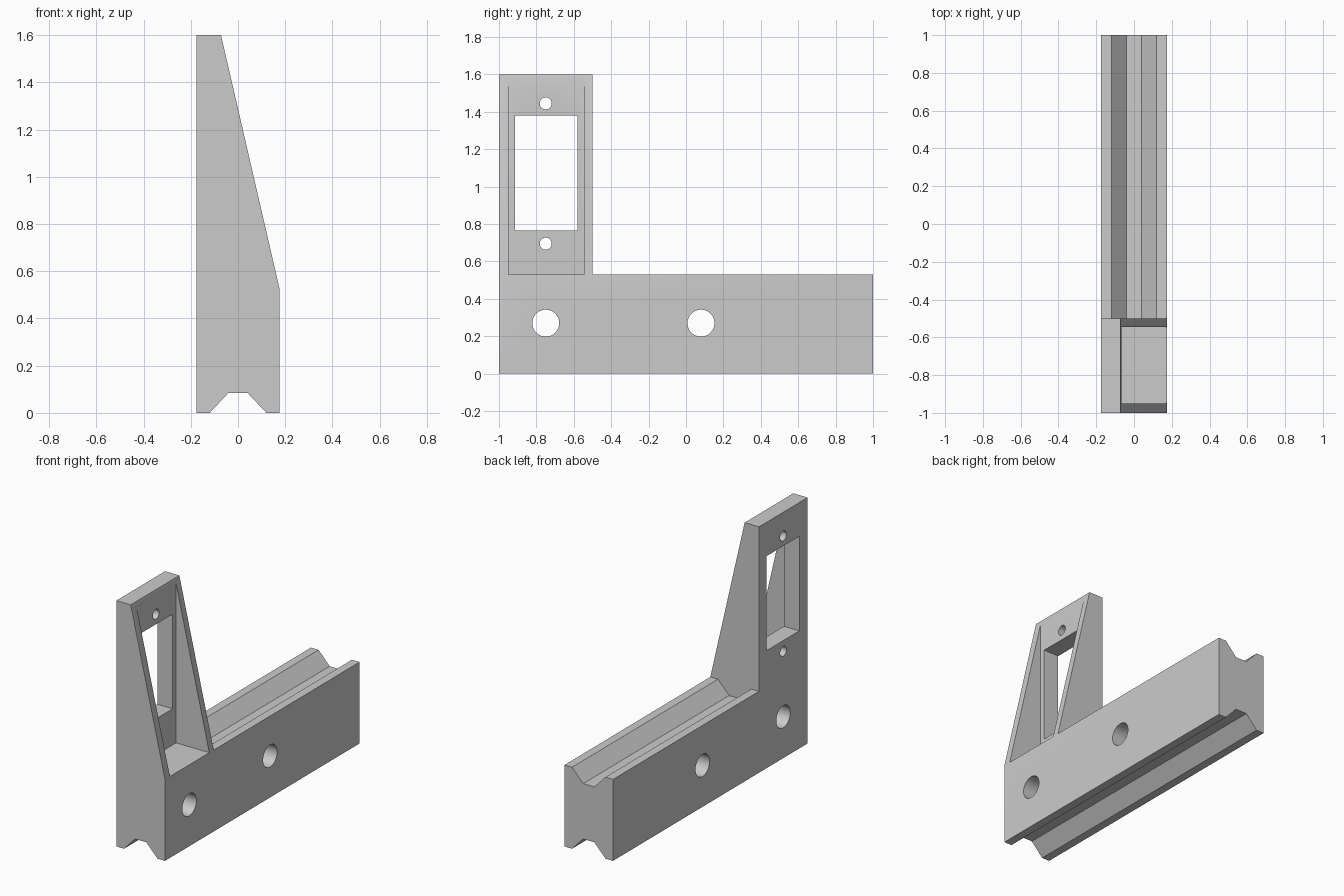
import bpy
import bmesh
from math import radians
from mathutils import Matrix

cube = bpy.data.objects.get("Cube")
if cube:
    bpy.data.objects.remove(cube, do_unlink=True)

HALF_W, BEAM_TOP, TOP = 0.175, 0.53, 1.6
GROOVE_OUT, GROOVE_IN, GROOVE_DEPTH = 0.12, 0.04, 0.085
TOWER_BACK = -0.5
HOLE_Y = -0.75

grey = bpy.data.materials.new("plain grey")
grey.use_nodes = True
colour = (0.6, 0.6, 0.6, 1)
grey.diffuse_color = colour
grey.node_tree.nodes["Principled BSDF"].inputs["Base Color"].default_value = colour


def finish(name, bm):
    bmesh.ops.recalc_face_normals(bm, faces=bm.faces)
    mesh = bpy.data.meshes.new(name)
    bm.to_mesh(mesh)
    bm.free()
    mesh.materials.append(grey)
    obj = bpy.data.objects.new(name, mesh)
    bpy.context.collection.objects.link(obj)
    return obj


def prism(name, profile, y0, y1):
    """Extrude an x-z profile along y."""
    bm = bmesh.new()
    face = bm.faces.new([bm.verts.new((x, y0, z)) for x, z in profile])
    new = bmesh.ops.extrude_face_region(bm, geom=[face])["geom"]
    verts = [v for v in new if isinstance(v, bmesh.types.BMVert)]
    bmesh.ops.translate(bm, verts=verts, vec=(0, y1 - y0, 0))
    return finish(name, bm)


def box(name, x0, x1, y0, y1, z0, z1):
    return prism(name, [(x0, z0), (x1, z0), (x1, z1), (x0, z1)], y0, y1)


def cross_pin(name, y, z, radius):
    """Cylinder running along x, used to drill a hole."""
    bm = bmesh.new()
    bmesh.ops.create_cone(
        bm, cap_ends=True, segments=48, radius1=radius, radius2=radius, depth=1,
        matrix=Matrix.Translation((0, y, z)) @ Matrix.Rotation(radians(90), 4, "Y"))
    return finish(name, bm)


def cut(target, cutter):
    cutter.hide_render = True
    mod = target.modifiers.new(cutter.name, "BOOLEAN")
    mod.operation = "DIFFERENCE"
    mod.solver = "EXACT"
    mod.object = cutter
    bpy.context.view_layer.objects.active = target
    bpy.ops.object.modifier_apply(modifier=mod.name)
    bpy.data.objects.remove(cutter, do_unlink=True)


def groove(z, depth):
    return [(-GROOVE_OUT, z), (-GROOVE_IN, z + depth),
            (GROOVE_IN, z + depth), (GROOVE_OUT, z)]


# Full bracket profile with the lower groove
bracket = prism("mounting_bracket", [
    (-HALF_W, 0), *groove(0, GROOVE_DEPTH), (HALF_W, 0), (HALF_W, BEAM_TOP),
    (-0.072, TOP), (-HALF_W, TOP)], -1, 1)

# Clear the space above the beam and shape its upper groove
cut(bracket, prism("beam_clearance", [
    (-0.4, BEAM_TOP), *groove(BEAM_TOP, -GROOVE_DEPTH), (0.4, BEAM_TOP),
    (0.4, 2), (-0.4, 2)], TOWER_BACK, 2))

# Pocket between the two sloping gussets
cut(bracket, box("gusset_pocket", -0.065, 0.4, -0.95, -0.545, BEAM_TOP, 2))

# Rectangular window through the upright plate
cut(bracket, box("plate_window", -0.4, 0.4, -0.915, -0.58, 0.765, 1.38))

# Small screw holes in the plate, large bolt holes in the beam
for y, z, r in [(HOLE_Y, 1.445, 0.032), (HOLE_Y, 0.695, 0.032),
                (HOLE_Y, 0.27, 0.072), (0.08, 0.27, 0.072)]:
    cut(bracket, cross_pin("hole", y, z, r))

# Smooth hole walls, crisp edges elsewhere
bpy.ops.object.select_all(action="DESELECT")
bracket.select_set(True)
bpy.context.view_layer.objects.active = bracket
bpy.ops.object.shade_smooth_by_angle(angle=radians(20))
